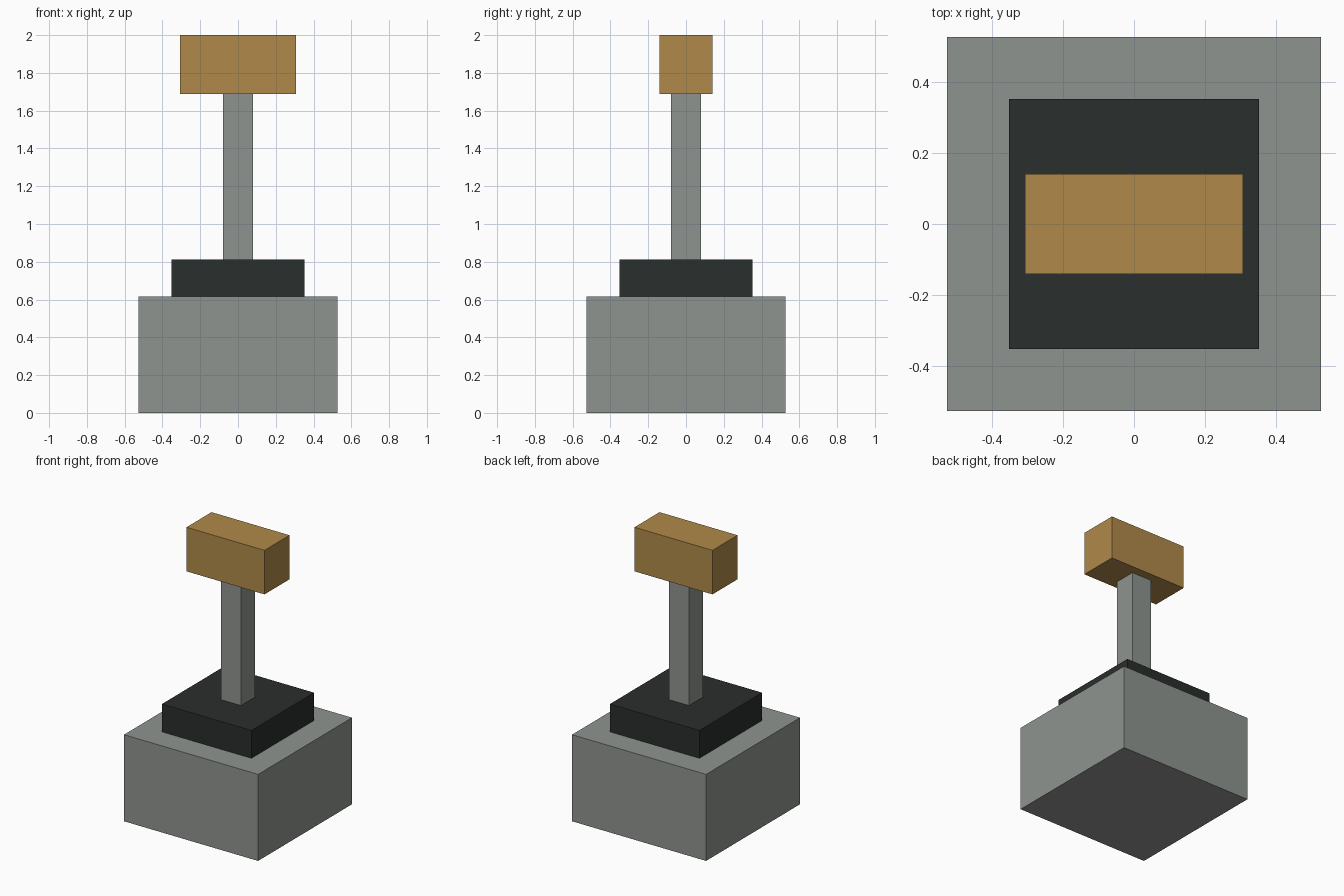
import bpy

if "Cube" in bpy.data.objects:
    bpy.data.objects.remove(bpy.data.objects["Cube"])


def linear(c):
    # display colour (0-255) to linear
    c /= 255
    return c / 12.92 if c <= 0.04045 else ((c + 0.055) / 1.055) ** 2.4


def material(name, rgb):
    mat = bpy.data.materials.new(name)
    mat.diffuse_color = (*[linear(c) for c in rgb], 1.0)
    mat.use_nodes = True
    mat.node_tree.nodes["Principled BSDF"].inputs["Base Color"].default_value = mat.diffuse_color
    return mat


def box(name, width, depth, bottom, top, mat):
    bpy.ops.mesh.primitive_cube_add(size=1, location=(0, 0, (bottom + top) / 2))
    obj = bpy.context.object
    obj.name = name
    obj.scale = (width, depth, top - bottom)
    bpy.ops.object.transform_apply(location=False, rotation=False, scale=True)
    obj.data.materials.append(mat)
    return obj


stone = material("stone_grey", (143, 148, 144))
dark = material("dark_grey", (42, 46, 45))
tan = material("tan", (176, 138, 74))

# Square foundation block
box("base_block", 1.054, 1.054, 0.0, 0.615, stone)
# Dark plinth on the foundation
box("plinth", 0.703, 0.703, 0.615, 0.813, dark)
# Slim upright post
box("post", 0.158, 0.158, 0.813, 1.687, stone)
# Wide head on the post
box("head_block", 0.613, 0.281, 1.687, 2.0, tan)
